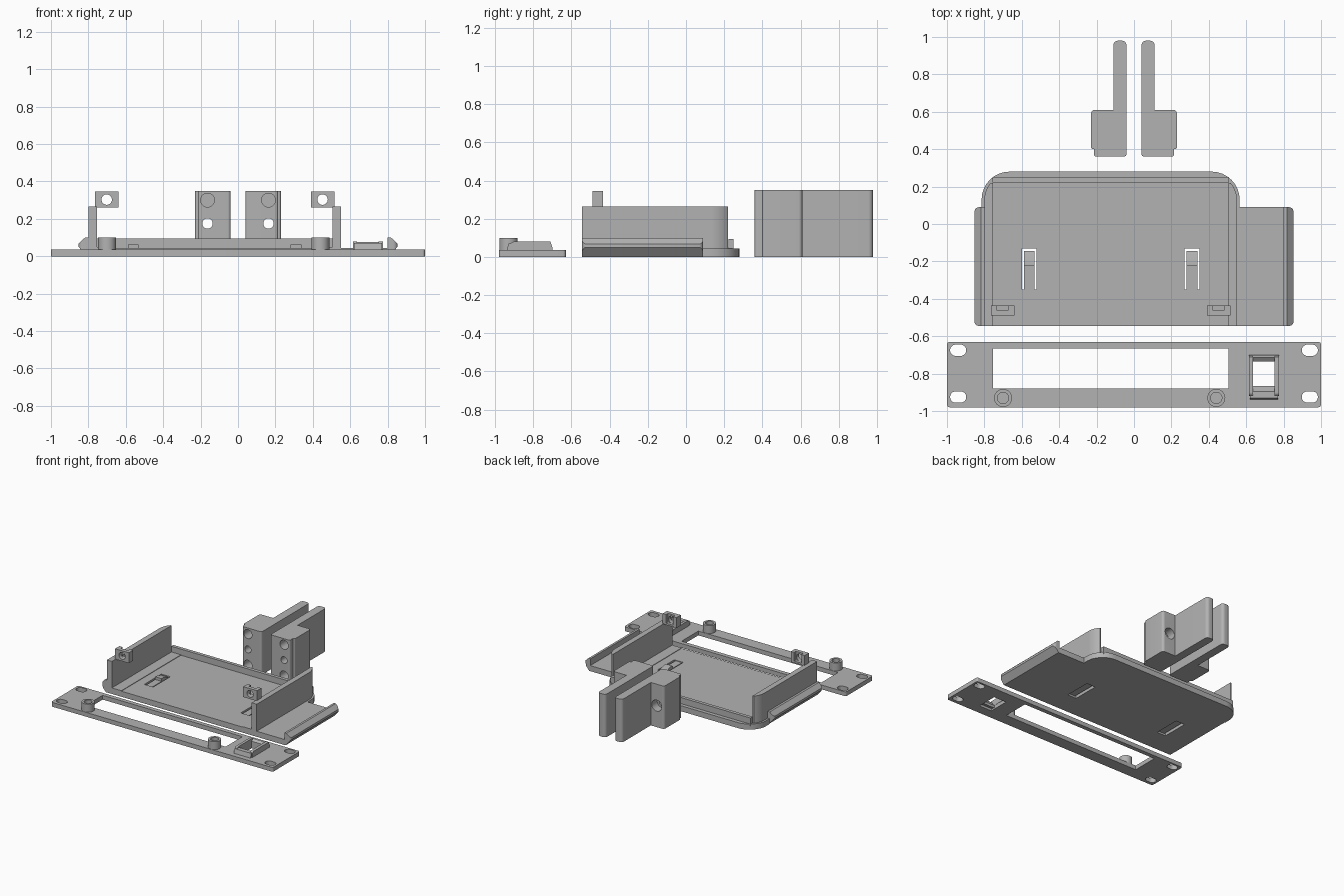
import bpy, bmesh, math
from mathutils import Vector, Matrix

if "Cube" in bpy.data.objects:
    bpy.data.objects.remove(bpy.data.objects["Cube"])

grey = bpy.data.materials.new("plain grey")
grey.diffuse_color = (0.45, 0.45, 0.45, 1)
grey.use_nodes = True
grey.node_tree.nodes["Principled BSDF"].inputs["Base Color"].default_value = grey.diffuse_color


def prism(name, pts, lo, hi, axis='z'):
    """Extrude a 2D outline: (x,y) along z, or (x,z) / (y,z) along y / x."""
    put = {'z': lambda a, b, h: (a, b, h), 'y': lambda a, b, h: (a, h, b),
           'x': lambda a, b, h: (h, a, b)}[axis]
    bm = bmesh.new()
    face = bm.faces.new([bm.verts.new(put(a, b, lo)) for a, b in pts])
    ext = bmesh.ops.extrude_face_region(bm, geom=[face])
    step = Vector(put(0, 0, hi - lo))
    bmesh.ops.translate(bm, vec=step, verts=[g for g in ext['geom'] if isinstance(g, bmesh.types.BMVert)])
    bmesh.ops.recalc_face_normals(bm, faces=bm.faces)
    me = bpy.data.meshes.new(name)
    bm.to_mesh(me)
    bm.free()
    me.materials.append(grey)
    ob = bpy.data.objects.new(name, me)
    bpy.context.collection.objects.link(ob)
    return ob


def rect(x0, x1, y0, y1):
    return [(x0, y0), (x1, y0), (x1, y1), (x0, y1)]


def box(name, x0, x1, y0, y1, z0, z1):
    return prism(name, rect(x0, x1, y0, y1), z0, z1)


def rounded(corners, n=8):
    """Outline from (x, y, radius) corners."""
    out = []
    for i, (x, y, r) in enumerate(corners):
        p = Vector((x, y))
        if r == 0:
            out.append((x, y))
            continue
        a = (Vector(corners[i - 1][:2]) - p).normalized()
        b = (Vector(corners[(i + 1) % len(corners)][:2]) - p).normalized()
        c = p + (a + b) * r
        for k in range(n + 1):
            t = k / n * math.pi / 2
            out.append(tuple(c - b * r * math.cos(t) - a * r * math.sin(t)))
    return out


def rrect(x0, x1, y0, y1, r):
    return rounded([(x, y, r) for x, y in rect(x0, x1, y0, y1)])


def circle(x, y, r, n=32):
    return [(x + r * math.cos(2 * math.pi * k / n), y + r * math.sin(2 * math.pi * k / n)) for k in range(n)]


def combine(ob, other, op='DIFFERENCE'):
    mod = ob.modifiers.new("cut", 'BOOLEAN')
    mod.operation, mod.object, mod.solver = op, other, 'EXACT'
    bpy.context.view_layer.objects.active = ob
    bpy.ops.object.modifier_apply(modifier=mod.name)
    bpy.data.objects.remove(other)


def mirrored(ob, name, cx):
    """Copy reflected across the plane x = cx."""
    new = ob.copy()
    new.data = ob.data.copy()
    new.name = name
    new.data.transform(Matrix.Translation((2 * cx, 0, 0)) @ Matrix.Scale(-1, 4, (1, 0, 0)))
    new.data.flip_normals()
    bpy.context.collection.objects.link(new)
    return new


# Face plate with window, mounting slots and socket opening
plate = prism("face_plate", rrect(-1, 1, -0.98, -0.63, 0.015), 0, 0.035)
combine(plate, box("cut", -0.755, 0.505, -0.88, -0.665, -1, 1))
for x in (-0.94, 0.94):
    for y in (-0.675, -0.925):
        combine(plate, prism("cut", rrect(x - 0.043, x + 0.043, y - 0.03, y + 0.03, 0.0295), -1, 1))
combine(plate, box("cut", 0.635, 0.75, -0.9, -0.73, -1, 1))

# Screw bosses
for name, x in (("left_boss", -0.70), ("right_boss", 0.44)):
    boss = prism(name, circle(x, -0.93, 0.048), 0.03, 0.1)
    combine(boss, prism("cut", circle(x, -0.93, 0.03), 0.036, 1))

# Socket frame: two cheeks, a sloped front bar and a rear bar
cheek = rounded([(-0.92, 0.03, 0), (-0.70, 0.03, 0), (-0.70, 0.05, 0), (-0.71, 0.08, 0), (-0.92, 0.08, 0.02)])
prism("socket_left_cheek", cheek, 0.615, 0.637, 'x')
prism("socket_right_cheek", cheek, 0.75, 0.775, 'x')
prism("socket_front_bar", [(-0.94, 0.03), (-0.865, 0.01), (-0.865, 0.03), (-0.895, 0.07), (-0.93, 0.07)], 0.62, 0.77, 'x')
prism("socket_rear_bar", [(-0.735, 0.02), (-0.70, 0.02), (-0.70, 0.05), (-0.715, 0.075), (-0.735, 0.06)], 0.62, 0.77, 'x')

# Tray floor with two flexible latch tongues
MID = -0.125
floor = prism("tray_floor", rounded([(-0.81, -0.545, 0), (0.81, -0.545, 0), (0.81, 0.09, 0.01), (0.565, 0.09, 0),
                                     (0.565, 0.28, 0.15), (-0.815, 0.28, 0.15), (-0.815, 0.09, 0), (-0.81, 0.09, 0)]), 0, 0.045)
for name, x in (("left_latch", -0.56), ("right_latch", 0.31)):
    combine(floor, box("cut", x - 0.04, x + 0.04, -0.35, -0.13, -1, 1))
    prism(name, [(-0.355, 0.015), (-0.145, 0.015), (-0.145, 0.045), (-0.20, 0.062), (-0.225, 0.062),
                 (-0.225, 0.04), (-0.355, 0.04)], x - 0.029, x + 0.029, 'x')

# Guide rails with bevelled edges along both sides
rail = prism("right_rail", [(0.80, 0), (0.81, 0), (0.852, 0.05), (0.852, 0.068), (0.818, 0.1), (0.80, 0.1)], -0.545, 0.09, 'y')
combine(rail, prism("trim", rrect(0.70, 0.853, -0.545, 0.09, 0.025), -1, 1), 'INTERSECT')
mirrored(rail, "left_rail", 0)

# Side walls, trimmed at the rear by the rounded tray corner
arc = [(-0.665 - math.sqrt(0.135 ** 2 - t * t), 0.13 + t) for t in [0.0113 * k for k in range(9)]]
wall = prism("left_wall", [(-0.755, 0.2204), (-0.755, -0.545), (-0.80, -0.545)] + arc, 0.03, 0.265)
mirrored(wall, "right_wall", MID)
strip = box("left_floor_strip", -0.757, -0.67, -0.545, 0.222, 0.03, 0.049)
mirrored(strip, "right_floor_strip", MID)
box("rear_lip", -0.757, 0.507, 0.222, 0.25, 0.03, 0.095)

# Screw tabs on the walls, each with a nut pocket behind
tab = box("left_tab", -0.765, -0.64, -0.49, -0.435, 0.26, 0.345)
combine(tab, box("cut", -0.735, -0.67, -0.46, -0.4, 0.275, 0.4))
combine(tab, prism("cut", circle(-0.702, 0.303, 0.028), -0.6, -0.3, 'y'))
mirrored(tab, "right_tab", MID)

# Rear brackets: drilled block with a long flat arm
outline = rounded([(-0.04, 0.36, 0.015), (-0.04, 0.98, 0.025), (-0.11, 0.98, 0.025), (-0.11, 0.61, 0),
                   (-0.23, 0.61, 0.02), (-0.23, 0.40, 0.012), (-0.215, 0.40, 0), (-0.215, 0.36, 0.015)])
bracket = prism("left_bracket", outline, 0, 0.35)
for z, r, y0, y1 in ((0.30, 0.037, 0.3, 0.5), (0.05, 0.037, 0.3, 0.5), (0.175, 0.028, 0.3, 0.7), (0.175, 0.045, 0.54, 0.7)):
    combine(bracket, prism("cut", circle(-0.163, z, r), y0, y1, 'y'))
mirrored(bracket, "right_bracket", 0)

# Smooth the rounded edges, keep corners sharp
bpy.ops.object.select_all(action='SELECT')
bpy.ops.object.shade_smooth_by_angle(angle=math.radians(30))
